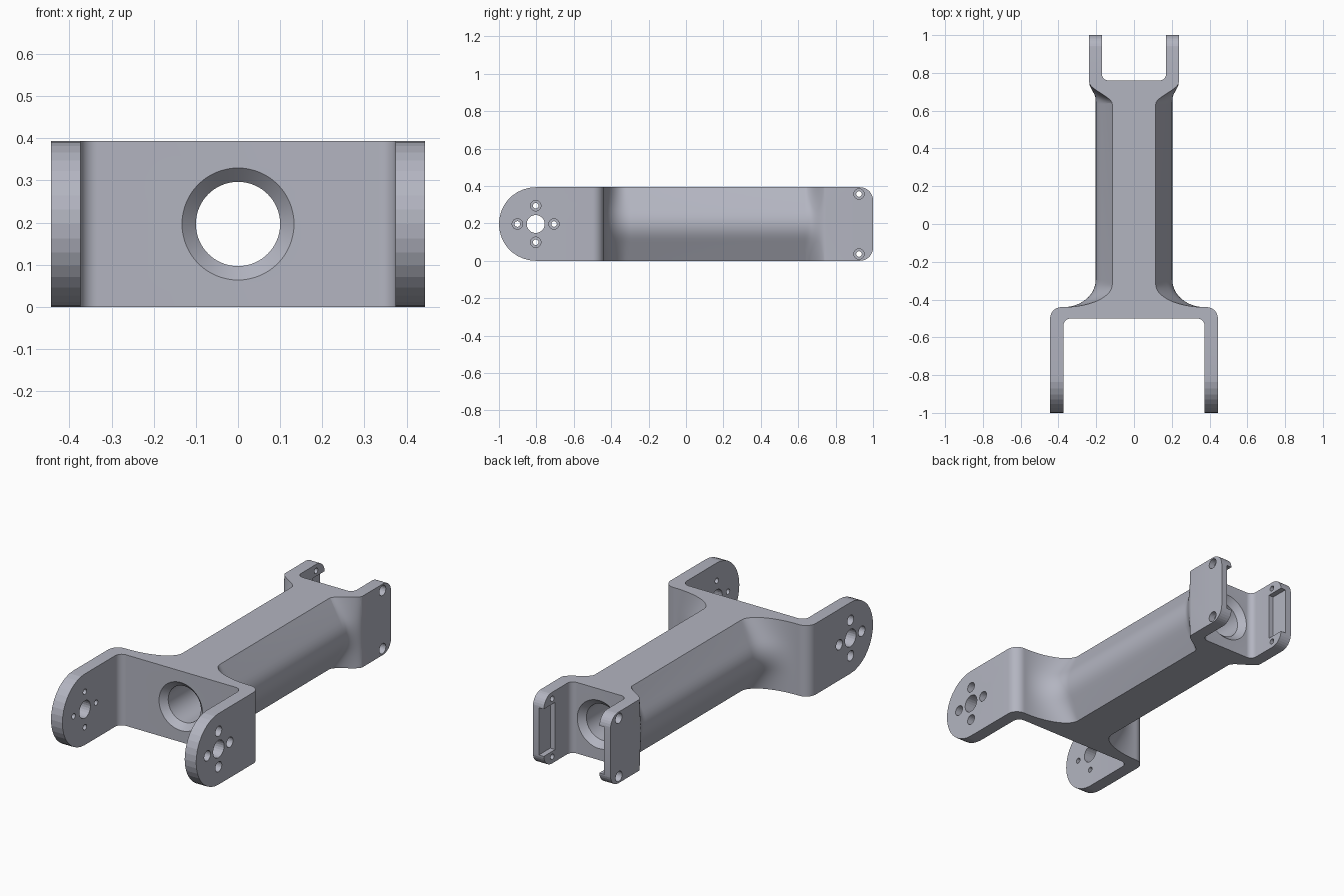
import bpy, bmesh, math
from mathutils import Matrix, Vector

if "Cube" in bpy.data.objects:
    bpy.data.objects.remove(bpy.data.objects["Cube"], do_unlink=True)

H = 0.393
C = H / 2

metal = bpy.data.materials.new("grey_metal")
metal.use_nodes = True
color = (0.45, 0.46, 0.53, 1)
metal.diffuse_color = color
metal.node_tree.nodes["Principled BSDF"].inputs["Base Color"].default_value = color


def to_object(bm, name):
    bmesh.ops.recalc_face_normals(bm, faces=bm.faces)
    mesh = bpy.data.meshes.new(name)
    bm.to_mesh(mesh)
    bm.free()
    mesh.materials.append(metal)
    ob = bpy.data.objects.new(name, mesh)
    bpy.context.collection.objects.link(ob)
    return ob


def arc(cx, cy, r, a0, a1, n):
    angles = [math.radians(a0 + (a1 - a0) * i / n) for i in range(n + 1)]
    return [(cx + r * math.cos(a), cy + r * math.sin(a)) for a in angles]


def prism(name, points, sweep):
    bm = bmesh.new()
    face = bm.faces.new([bm.verts.new(p) for p in points])
    new = bmesh.ops.extrude_face_region(bm, geom=[face])["geom"]
    verts = [g for g in new if isinstance(g, bmesh.types.BMVert)]
    bmesh.ops.translate(bm, verts=verts, vec=Vector(sweep))
    return to_object(bm, name)


def loft(name, rings):
    bm = bmesh.new()
    loops = [[bm.verts.new(p) for p in ring] for ring in rings]
    n = len(loops[0])
    for a, b in zip(loops, loops[1:]):
        for i in range(n):
            j = (i + 1) % n
            bm.faces.new((a[i], a[j], b[j], b[i]))
    bm.faces.new(loops[0])
    bm.faces.new(loops[-1])
    return to_object(bm, name)


def combine(target, other, operation):
    mod = target.modifiers.new(operation.lower(), "BOOLEAN")
    mod.operation = operation
    mod.solver = "EXACT"
    mod.object = other
    bpy.context.view_layer.objects.active = target
    bpy.ops.object.modifier_apply(modifier=mod.name)
    bpy.data.objects.remove(other, do_unlink=True)


def fork(name, half):
    outline = half + [(-x, y) for x, y in reversed(half)]
    return prism(name, [(x, y, 0) for x, y in outline], (0, 0, H))


# Beam: ridged section that flares into both forks
def half_width(y, front, width, rear):
    if y < front:
        u = min(1, (front - y) / (front + 0.44))
        return 0.374 - (0.374 - width) * math.sqrt(1 - u * u)
    u = max(0, min(1, (y - rear) / (0.75 - rear)))
    return width + (0.237 - width) * u * u * (3 - 2 * u)


def bulge(s, soft=0.4):
    k = 1 - soft / 2
    return (1 - s) / k if s > soft else 1 - s * s / (2 * soft * k)


def section(y):
    top = half_width(y, -0.32, 0.115, 0.635)
    mid = half_width(y, -0.295, 0.203, 0.66)
    levels = [i / 10 for i in range(-10, 11)]
    side = [(top + (mid - top) * bulge(abs(s)), y, C + C * s) for s in levels]
    return side + [(-x, y, z) for x, y, z in reversed(side)]


steps = 28
stations = [-0.295 - 0.145 * math.sin(math.pi / 2 * i / steps) for i in range(steps, -1, -1)]
stations += [0.635 + 0.115 * i / 20 for i in range(21)]
rings = [section(y) for y in stations]
rings.insert(0, [(x, -0.47, z) for x, y, z in rings[0]])
body = loft("arm_link", rings)

# Wide front fork and narrow rear fork
front = fork("front_fork", arc(0.384, -0.5, 0.06, 90, 0, 12)
             + [(0.444, -1), (0.374, -1)] + arc(0.334, -0.54, 0.04, 0, 90, 10))
rear = fork("rear_fork", [(0.1, 0.7), (0.237, 0.75), (0.237, 1), (0.17, 1)]
            + arc(0.135, 0.795, 0.035, 0, -90, 10))
combine(body, front, "UNION")
combine(body, rear, "UNION")

# Round the fork ends in side profile
outline = (arc(-1 + C, C, C, 90, 270, 18) + arc(0.93, 0.07, 0.07, -90, 0, 8)
           + arc(0.93, H - 0.07, 0.07, 0, 90, 8))
trim = prism("side_trim", [(-0.6, y, z) for y, z in outline], (1.2, 0, 0))
combine(body, trim, "INTERSECT")

# Countersunk bore along the beam
profile = [(-0.51, 0.143), (-0.467, 0.1), (0.727, 0.1), (0.77, 0.143)]
bore = loft("bore", [[(x, y, z) for x, z in arc(0, C, r, 0, 360, 64)[:-1]]
                     for y, r in profile])
combine(body, bore, "DIFFERENCE")


# Screw holes through the fork arms
def pins(name, specs):
    bm = bmesh.new()
    for x, y, z, r, length in specs:
        place = Matrix.Translation((x, y, z)) @ Matrix.Rotation(math.pi / 2, 4, "Y")
        bmesh.ops.create_cone(bm, cap_ends=True, segments=24, radius1=r, radius2=r,
                              depth=length, matrix=place)
    return to_object(bm, name)


PIVOT = -1 + C
ring = [(PIVOT + 0.098, C), (PIVOT - 0.098, C), (PIVOT, C + 0.098), (PIVOT, C - 0.098)]
corners = [(0.925, 0.036), (0.925, H - 0.036)]
through = [(0, PIVOT, C, 0.048, 2)] + [(0, y, z, 0.015, 2) for y, z in ring + corners]
combine(body, pins("through_holes", through), "DIFFERENCE")
bores = [(s * 0.444, y, z, 0.028, 0.08) for s in (-1, 1) for y, z in ring]
bores += [(s * 0.237, y, z, 0.028, 0.07) for s in (-1, 1) for y, z in corners]
combine(body, pins("counterbores", bores), "DIFFERENCE")

# Open pockets on the inner faces of the rear arms
for s in (-1, 1):
    corner = [(s * 0.15, y, z) for y, z in
              [(0.9, 0.066), (1.05, 0.066), (1.05, H - 0.066), (0.9, H - 0.066)]]
    combine(body, prism("pocket", corner, (s * 0.05, 0, 0)), "DIFFERENCE")

bpy.ops.object.select_all(action="DESELECT")
body.select_set(True)
bpy.context.view_layer.objects.active = body
bpy.ops.object.shade_smooth_by_angle(angle=math.radians(9.5))
